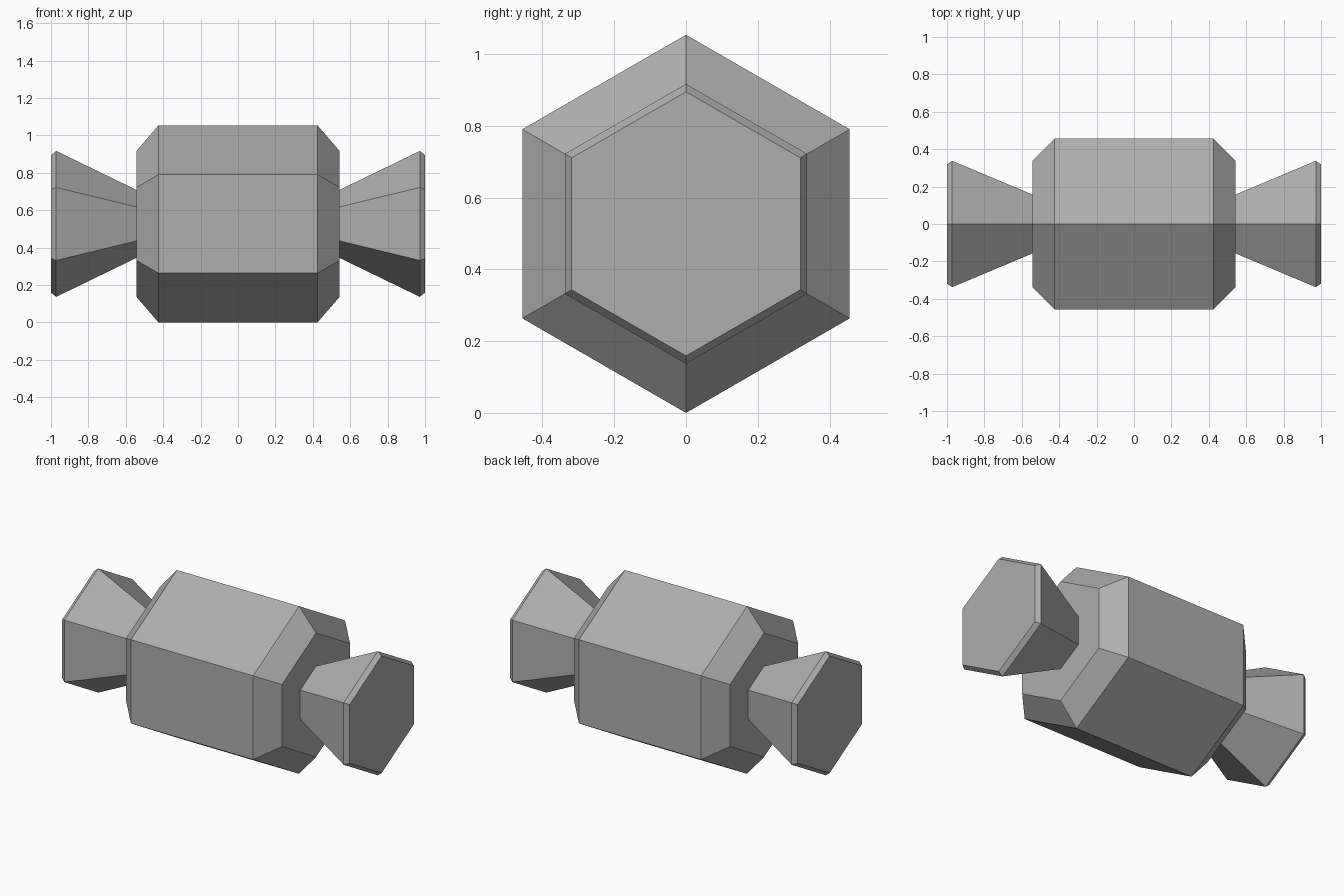
import bpy
import bmesh
from math import cos, sin, pi

cube = bpy.data.objects.get("Cube")
if cube:
    bpy.data.objects.remove(cube, do_unlink=True)

SIDES = 6
RADIUS = 0.527  # also the height of the long axis
GREY = (0.425, 0.425, 0.425, 1)

grey = bpy.data.materials.new("mid_grey")
grey.use_nodes = True
grey.diffuse_color = GREY
grey.node_tree.nodes["Principled BSDF"].inputs["Base Color"].default_value = GREY


def hex_prism(name, profile):
    """Closed six-sided solid along x from (x, radius) rings, with a ridge on top."""
    bm = bmesh.new()
    rings = []
    for x, r in profile:
        angles = [2 * pi * i / SIDES for i in range(SIDES)]
        rings.append([bm.verts.new((x, r * sin(a), r * cos(a))) for a in angles])
    for a, b in zip(rings, rings[1:]):
        for i in range(SIDES):
            j = (i + 1) % SIDES
            bm.faces.new((a[i], a[j], b[j], b[i]))
    bm.faces.new(rings[0])
    bm.faces.new(rings[-1])
    bmesh.ops.recalc_face_normals(bm, faces=bm.faces)
    mesh = bpy.data.meshes.new(name)
    bm.to_mesh(mesh)
    bm.free()
    mesh.materials.append(grey)
    obj = bpy.data.objects.new(name, mesh)
    obj.location.z = RADIUS
    bpy.context.collection.objects.link(obj)


# Main body with chamfered ends
hex_prism("wrapped_body", [(-0.543, 0.39), (-0.425, RADIUS), (0.425, RADIUS), (0.543, 0.39)])

# Flared wrapper ends, root slightly sunk into the body
flare = [(0.5, 0.161), (0.972, 0.39), (1.0, 0.368)]
for side, sign in (("left", 1), ("right", -1)):
    hex_prism(side + "_flared_end", [(sign * x, r) for x, r in flare])
